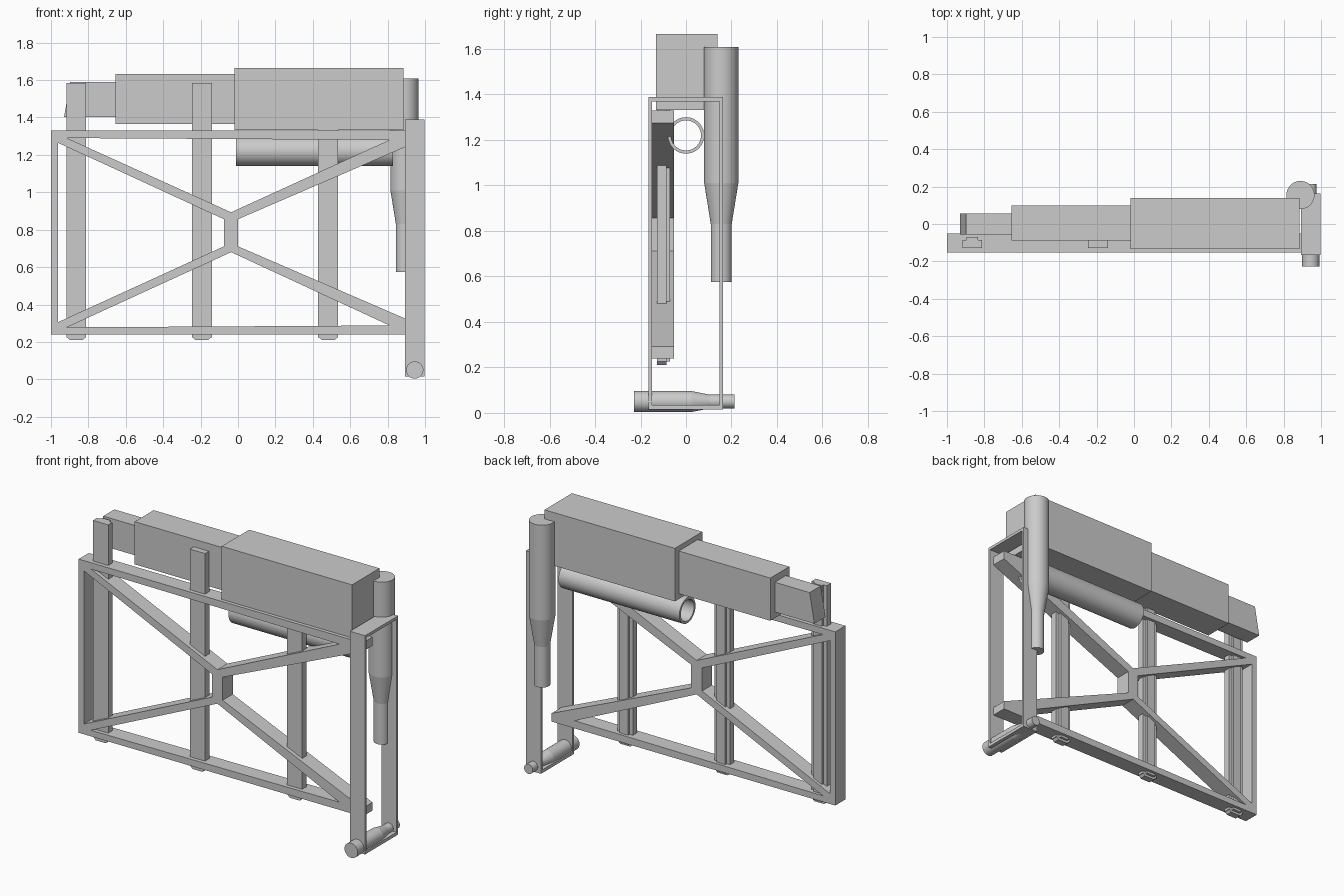
import bpy, bmesh
from math import pi, cos, sin, radians
from mathutils import Matrix, Vector

if "Cube" in bpy.data.objects:
    bpy.data.objects.remove(bpy.data.objects["Cube"])

# axis frames: columns give where local x, y, z point
FRONT = Matrix(((1, 0, 0), (0, 0, -1), (0, 1, 0)))    # drawn in x-z, depth along y
SIDE = Matrix(((0, 0, 1), (1, 0, 0), (0, 1, 0)))      # drawn in y-z, depth along x
PLAN = Matrix.Identity(3)                             # drawn in x-y, depth along z


def plate(name, loops, depth, axes, loc):
    """Filled outline with holes, extruded by depth, centred on loc."""
    cu = bpy.data.curves.new(name, 'CURVE')
    cu.dimensions, cu.fill_mode, cu.extrude = '2D', 'BOTH', depth / 2
    for pts in loops:
        sp = cu.splines.new('POLY')
        sp.points.add(len(pts) - 1)
        for p, (u, v) in zip(sp.points, pts):
            p.co = (u, v, 0, 1)
        sp.use_cyclic_u = True
    tmp = bpy.data.objects.new(name + "_outline", cu)
    bpy.context.collection.objects.link(tmp)
    bpy.context.view_layer.update()
    me = bpy.data.meshes.new_from_object(tmp.evaluated_get(bpy.context.evaluated_depsgraph_get()))
    bpy.data.objects.remove(tmp)
    bm = bmesh.new()
    bm.from_mesh(me)
    bmesh.ops.remove_doubles(bm, verts=bm.verts, dist=1e-5)
    bmesh.ops.transform(bm, matrix=Matrix.Translation(loc) @ axes.to_4x4(), verts=bm.verts)
    bmesh.ops.recalc_face_normals(bm, faces=bm.faces)
    return finish(name, bm, me, False)


def finish(name, bm, me, smooth):
    bm.to_mesh(me)
    bm.free()
    me.name = name
    if smooth:
        me.shade_smooth()
        me.set_sharp_from_angle(angle=radians(7))
    else:
        me.shade_flat()
    ob = bpy.data.objects.new(name, me)
    bpy.context.collection.objects.link(ob)
    return ob


def lathe(name, profile, axis, loc, closed=False, n=64):
    """Turn (radius, distance) pairs round an axis; caps the ends unless closed."""
    bm = bmesh.new()
    rot = Vector((0, 0, 1)).rotation_difference(Vector(axis)).to_matrix()
    rings = [[bm.verts.new(rot @ Vector((r * cos(2 * pi * i / n), r * sin(2 * pi * i / n), h)) + Vector(loc))
              for i in range(n)] for r, h in profile]
    pairs = list(zip(rings, rings[1:]))
    if closed:
        pairs.append((rings[-1], rings[0]))
    else:
        bm.faces.new(rings[0])
        bm.faces.new(rings[-1])
    for a, b in pairs:
        for i in range(n):
            j = (i + 1) % n
            bm.faces.new((a[i], a[j], b[j], b[i]))
    bmesh.ops.recalc_face_normals(bm, faces=bm.faces)
    return finish(name, bm, bpy.data.meshes.new(name), True)


def rect(x0, x1, y0, y1):
    return [(x0, y0), (x1, y0), (x1, y1), (x0, y1)]


# cross-braced frame, open on the right
plate("braced_frame", [
    [(-1, .24), (.97, .24), (.97, .292), (0, .711), (0, .856), (.97, 1.275), (.97, 1.33), (-1, 1.33)],
    [(-.963, .305), (-.075, .711), (-.075, .856), (-.963, 1.265)],
    [(-.915, 1.29), (-.037, .893), (.81, 1.28)],
    [(-.915, .278), (-.037, .68), (.81, .288)],
], .1, FRONT, (0, -.102, 0))

# upright slats with a raised back rib and a small foot
for i, x in enumerate((-.865, -.193, .482)):
    tee = [(-.053, -.127), (.053, -.127), (.053, -.085), (.03, -.085),
           (.03, -.07), (-.03, -.07), (-.03, -.085), (-.053, -.085)]
    plate(f"upright_slat_{i + 1}", [tee], 1.36, PLAN, (x, 0, .905))
    plate(f"slat_foot_{i + 1}", [[(-.053, .23), (-.035, .21), (.035, .21), (.053, .23)]],
          .042, FRONT, (x, -.106, 0))

# telescoping box beam, the inner section cut at a slant
plate("beam_outer", [rect(-.02, .885, 1.332, 1.665)], .272, FRONT, (0, .003, 0))
plate("beam_middle", [rect(-.655, -.01, 1.365, 1.633)], .188, FRONT, (0, .005, 0))
plate("beam_inner", [[(-.93, 1.403), (-.64, 1.403), (-.64, 1.59), (-.897, 1.59)]],
      .11, FRONT, (0, 0, 0))

# strap loop at the right end
plate("end_loop", [rect(-.165, .163, .015, 1.388), rect(-.15, .148, .035, 1.37)],
      .105, SIDE, (.945, 0, 0))

# open tube under the beam
lathe("under_tube", [(.08, -.01), (.08, .83), (.066, .83), (.066, -.01)], (1, 0, 0), (0, 0, 1.22), closed=True)

# stepped vertical cylinder and stepped cross pin
lathe("vertical_cylinder", [(.046, .575), (.046, .83), (.075, 1.01), (.075, 1.608)], (0, 0, 1), (.89, .155, 0))
lathe("cross_pin", [(.046, -.228), (.046, .025), (.03, .105), (.03, .213)], (0, 1, 0), (.945, 0, .05))
